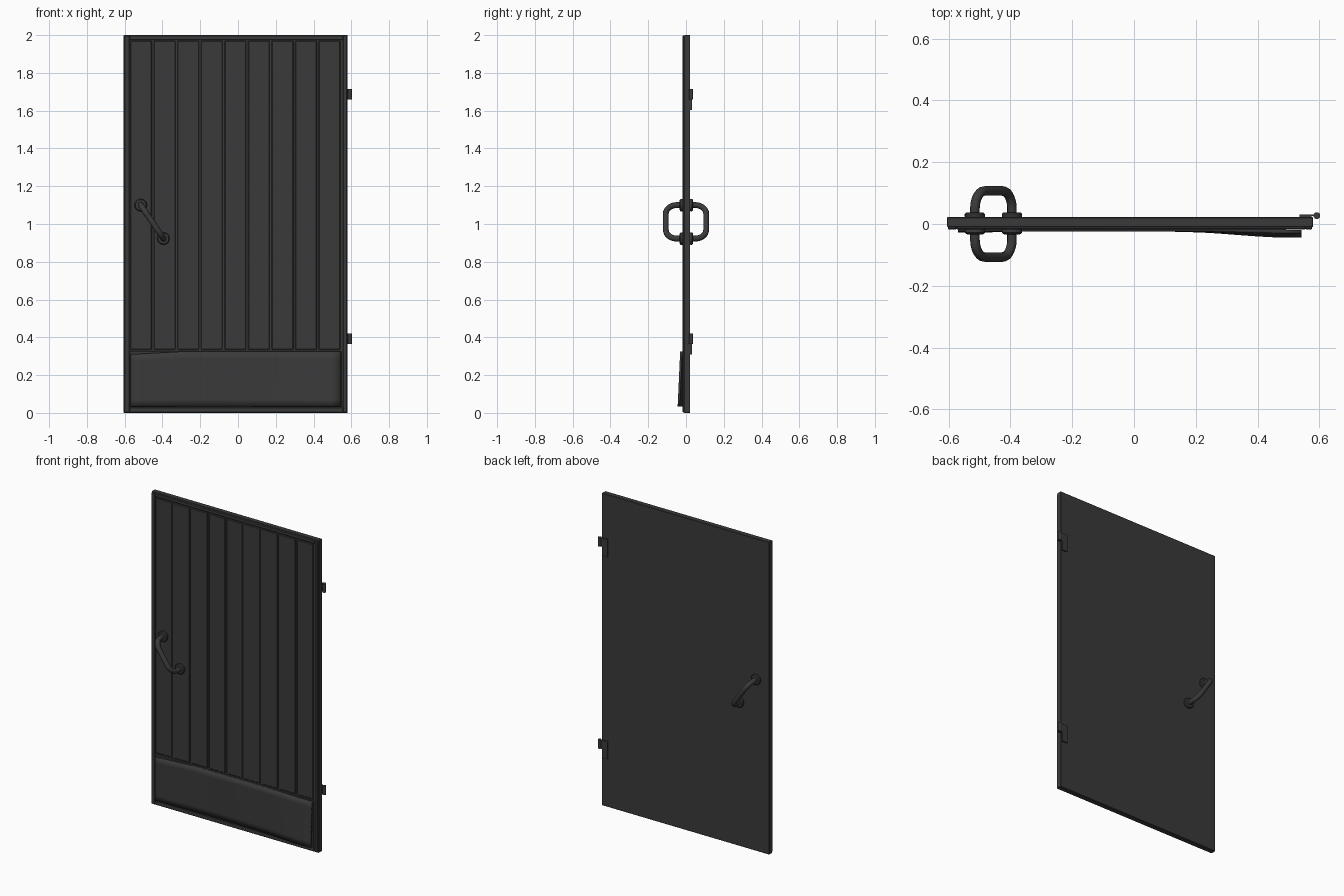
import bpy, bmesh, math
from mathutils import Vector

cube = bpy.data.objects.get("Cube")
if cube:
    bpy.data.objects.remove(cube, do_unlink=True)


def make_material(name, value):
    mat = bpy.data.materials.new(name)
    mat.use_nodes = True
    colour = (value, value, value, 1)
    mat.diffuse_color = colour
    mat.node_tree.nodes["Principled BSDF"].inputs["Base Color"].default_value = colour
    return mat


charcoal = make_material("charcoal", 0.042)


def finish(name, bm, smooth=False):
    bmesh.ops.recalc_face_normals(bm, faces=bm.faces)
    mesh = bpy.data.meshes.new(name)
    bm.to_mesh(mesh)
    bm.free()
    mesh.materials.append(charcoal)
    obj = bpy.data.objects.new(name, mesh)
    bpy.context.collection.objects.link(obj)
    if smooth:
        bpy.ops.object.select_all(action="DESELECT")
        obj.select_set(True)
        bpy.context.view_layer.objects.active = obj
        bpy.ops.object.shade_smooth_by_angle(angle=math.radians(40))
    return obj


def box(name, x, y, z, bevel=0):
    """Box from (low, high) ranges, with optional chamfered edges."""
    bm = bmesh.new()
    bmesh.ops.create_cube(bm, size=1)
    for v in bm.verts:
        v.co = [r[0] if c < 0 else r[1] for c, r in zip(v.co, (x, y, z))]
    if bevel:
        bmesh.ops.bevel(bm, geom=bm.edges[:], offset=bevel, segments=1, affect="EDGES")
    return finish(name, bm)


def lathe(name, profile, centre, axis, steps=24):
    """Spin (radius, height) points around an axis through centre."""
    bm = bmesh.new()
    verts = [bm.verts.new((r, 0, h)) for r, h in profile]
    edges = [bm.edges.new(pair) for pair in zip(verts, verts[1:])]
    bmesh.ops.spin(bm, geom=verts + edges, cent=(0, 0, 0), axis=(0, 0, 1),
                   angle=math.tau, steps=steps)
    bmesh.ops.remove_doubles(bm, verts=bm.verts, dist=0.0001)
    turn = Vector((0, 0, 1)).rotation_difference(Vector(axis))
    for v in bm.verts:
        v.co = turn @ v.co + Vector(centre)
    return finish(name, bm, True)


# Door slab
LEFT, RIGHT = -0.605, 0.58
FRONT, BACK = -0.01, 0.022
box("door_slab", (LEFT, RIGHT), (FRONT, BACK), (0, 2), 0.002)

# Raised border around the front
IN_L, IN_R, IN_TOP = -0.575, 0.547, 1.975
border_y = (-0.018, FRONT + 0.003)
box("border_right", (LEFT + 0.003, IN_L), border_y, (0.003, 1.997), 0.003)
box("border_left", (IN_R + 0.008, RIGHT - 0.003), border_y, (0.003, 1.997), 0.003)
box("border_top", (IN_L, IN_R + 0.008), border_y, (IN_TOP, 1.997), 0.003)
box("border_bottom", (IN_L, IN_R + 0.008), border_y, (0.003, 0.03), 0.003)

# Vertical planks with chamfered grooves between them
PLANKS = 9
pitch = (IN_R - IN_L) / PLANKS
for i in range(PLANKS):
    start = IN_L + i * pitch
    box(f"plank_{i + 1}", (start + 0.005, start + pitch - 0.005),
        (-0.016, FRONT + 0.004), (0.335, IN_TOP - 0.006), 0.004)

# Kick plate, with its lower corner bent away from the door
bm = bmesh.new()
bmesh.ops.create_grid(bm, x_segments=24, y_segments=8, size=0.5)
for v in bm.verts:
    u, w = v.co.x + 0.5, v.co.y + 0.5
    curl = max(0, (u - 0.68) / 0.32)
    curl = curl * curl * (3 - 2 * curl)
    wave = 0.004 * math.sin(u * math.tau * 1.25 + 1.6) * (1 - w)
    z = 0.035 + w * (0.275 + 0.015 * min(1, u * 4))
    v.co = (-0.57 + u * 1.112, -0.024 - wave - curl * (0.007 + 0.013 * (1 - w)), z)
plate = finish("kick_plate", bm, True)
solid = plate.modifiers.new("thickness", "SOLIDIFY")
solid.thickness = 0.012
# Keep the front surface in place whichever way the sheet faces
solid.offset = -1 if plate.data.polygons[0].normal.y < 0 else 1

box("kick_panel", (IN_L, IN_R), (-0.016, FRONT + 0.004), (0.03, 0.328), 0.003)

# Slanted pull handles and round mounts on both sides
UPPER, LOWER = Vector((-0.515, 0, 1.1)), Vector((-0.395, 0, 0.923))
rosette = [(0, 0), (0.031, 0), (0.033, 0.004), (0.033, 0.012), (0.028, 0.017), (0, 0.019)]
for side, face, label in ((-1, -0.016, "front"), (1, 0.02, "back")):
    out = Vector((0, side, 0))
    along = LOWER - UPPER
    reach, base, bend = 0.107, 0.02, 0.26

    # Half the path, a straight shank leading into a rounded corner
    half = [(0, base), (0, 0.05)]
    for k in range(1, 9):
        a = k / 8 * math.pi / 2
        half.append((bend * (1 - math.cos(a)), 0.05 + (reach - 0.05) * math.sin(a)))
    path = half + [(1 - t, d) for t, d in reversed(half)]

    curve = bpy.data.curves.new(f"{label}_handle_path", "CURVE")
    curve.dimensions = "3D"
    curve.bevel_depth = 0.0155
    curve.bevel_resolution = 4
    curve.use_fill_caps = True
    spline = curve.splines.new("POLY")
    spline.points.add(len(path) - 1)
    for point, (t, d) in zip(spline.points, path):
        point.co = (*(UPPER + along * t + out * d), 1)
    spline.use_smooth = True
    curve.materials.append(charcoal)
    handle = bpy.data.objects.new(f"{label}_handle", curve)
    bpy.context.collection.objects.link(handle)

    for spot, end in ((UPPER, "upper"), (LOWER, "lower")):
        lathe(f"{label}_{end}_handle_mount", rosette, (spot.x, face, spot.z), out)

# Hinges: knuckle, joining strip and a leaf on the back face
for label, z in (("upper", 1.688), ("lower", 0.393)):
    pin = [(0, -0.028), (0.011, -0.028), (0.011, 0.028), (0, 0.028)]
    lathe(f"{label}_hinge_knuckle", pin, (0.592, 0.027, z), (0, 0, 1), 16)
    box(f"{label}_hinge_strip", (0.57, 0.592), (0.026, 0.031), (z - 0.028, z + 0.028))
    box(f"{label}_hinge_leaf", (0.536, 0.574), (0.021, 0.031), (z - 0.085, z + 0.028))
